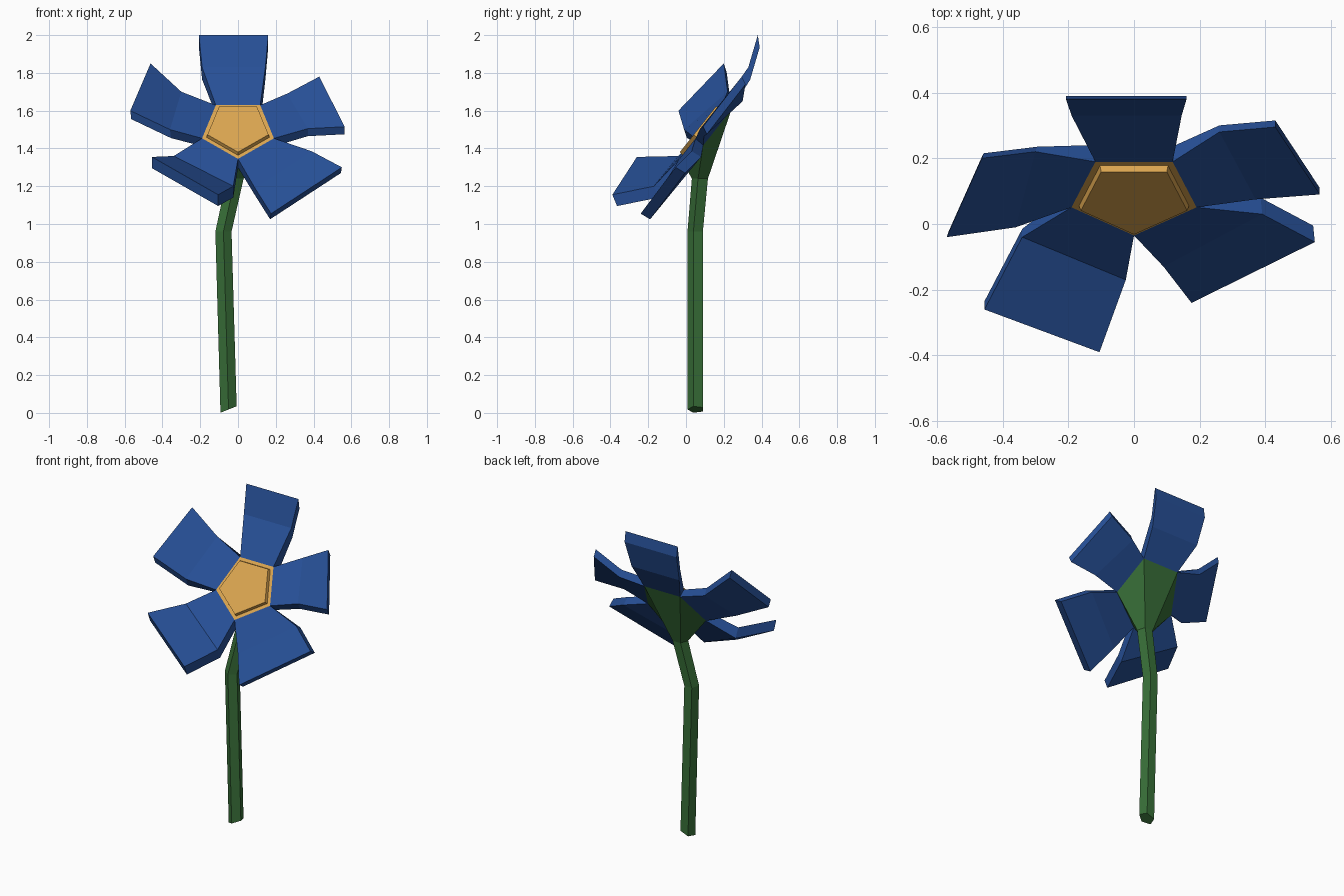
import bpy, bmesh, math
from mathutils import Vector

cube = bpy.data.objects.get("Cube")
if cube:
    bpy.data.objects.remove(cube, do_unlink=True)


def material(name, color):
    mat = bpy.data.materials.new(name)
    mat.use_nodes = True
    mat.diffuse_color = (*color, 1)
    shader = next(n for n in mat.node_tree.nodes if n.type == 'BSDF_PRINCIPLED')
    shader.inputs["Base Color"].default_value = (*color, 1)
    return mat


blue = material("petal blue", (0.02, 0.08, 0.31))
gold = material("center gold", (0.71, 0.38, 0.08))
green = material("stem green", (0.04, 0.16, 0.04))


def loft(name, rings, mat):
    """Join rings of equal point count into a closed, flat shaded solid."""
    bm = bmesh.new()
    loops = [[bm.verts.new(p) for p in ring] for ring in rings]
    count = len(loops[0])
    for low, high in zip(loops, loops[1:]):
        for i in range(count):
            j = (i + 1) % count
            bm.faces.new((low[i], low[j], high[j], high[i]))
    bm.faces.new(loops[0][::-1])
    bm.faces.new(loops[-1])
    bmesh.ops.recalc_face_normals(bm, faces=bm.faces[:])
    mesh = bpy.data.meshes.new(name)
    bm.to_mesh(mesh)
    bm.free()
    mesh.materials.append(mat)
    obj = bpy.data.objects.new(name, mesh)
    bpy.context.collection.objects.link(obj)
    return obj


def pentagon(center, radius, side, up):
    """Five points, the first one pointing away from the up direction."""
    angles = [math.radians(72 * k - 90) for k in range(5)]
    return [center + radius * (math.cos(a) * side + math.sin(a) * up) for a in angles]


X, Y = Vector((1, 0, 0)), Vector((0, 1, 0))

# Tilted frame of the flower head
head = Vector((0, 0.089, 1.502))
head_up = Vector((0, 0.62, 0.785)).normalized()
facing = X.cross(head_up)


def head_ring(radius, depth):
    return pentagon(head + facing * depth, radius, X, head_up)


# Raised centre with a narrow flat rim
loft("flower_center", [head_ring(0.2, 0), head_ring(0.176, 0), head_ring(0.17, 0.02)], gold)

# Bent five-sided stem, cut at a slant at the foot
foot = pentagon(Vector((-0.05, 0.053, 0.018)), 0.045, X + Vector((0, 0, 0.4)), Y)
bend = pentagon(Vector((-0.077, 0.053, 0.96)), 0.045, X, Y)
neck = pentagon(Vector((-0.015, 0.078, 1.24)), 0.047, X, Y)
loft("stem", [foot, bend, neck], green)

# Cone under the petals
back_rim = head_ring(0.215, -0.055)
loft("calyx", [neck, back_rim], green)

# Petals: two fold corners, two tip corners, and the shift to the underside
petals = {
    "lower_left_petal": ((.09, -.13, 1.19), (.39, .03, 1.385),
                         (.175, -.24, 1.055), (.55, -.055, 1.3), (-.005, .05, -.03)),
    "upper_left_petal": ((.37, .075, 1.505), (.26, .28, 1.69),
                         (.565, .09, 1.515), (.43, .295, 1.78), (0, .02, -.04)),
    "top_petal": ((.145, .33, 1.83), (-.19, .33, 1.83),
                  (.16, .38, 2), (-.207, .38, 2), (0, .01, -.065)),
    "upper_right_petal": ((-.3, .22, 1.7), (-.36, -.01, 1.5),
                          (-.463, .2, 1.85), (-.57, -.04, 1.6), (.005, .015, -.045)),
    "lower_right_petal": ((-.34, -.04, 1.36), (-.025, -.17, 1.2),
                          (-.455, -.26, 1.355), (-.105, -.39, 1.155), (0, .025, -.06)),
}
front_rim = head_ring(0.2, 0)
for k, (name, points) in enumerate(petals.items()):
    fold_a, fold_b, tip_a, tip_b, under = map(Vector, points)
    n = (k + 1) % 5
    base = [front_rim[k], front_rim[n], back_rim[n], back_rim[k]]
    fold = [fold_a, fold_b, fold_b + under, fold_a + under]
    tip = [tip_a, tip_b, tip_b + under, tip_a + under]
    loft(name, [base, fold, tip], blue)
